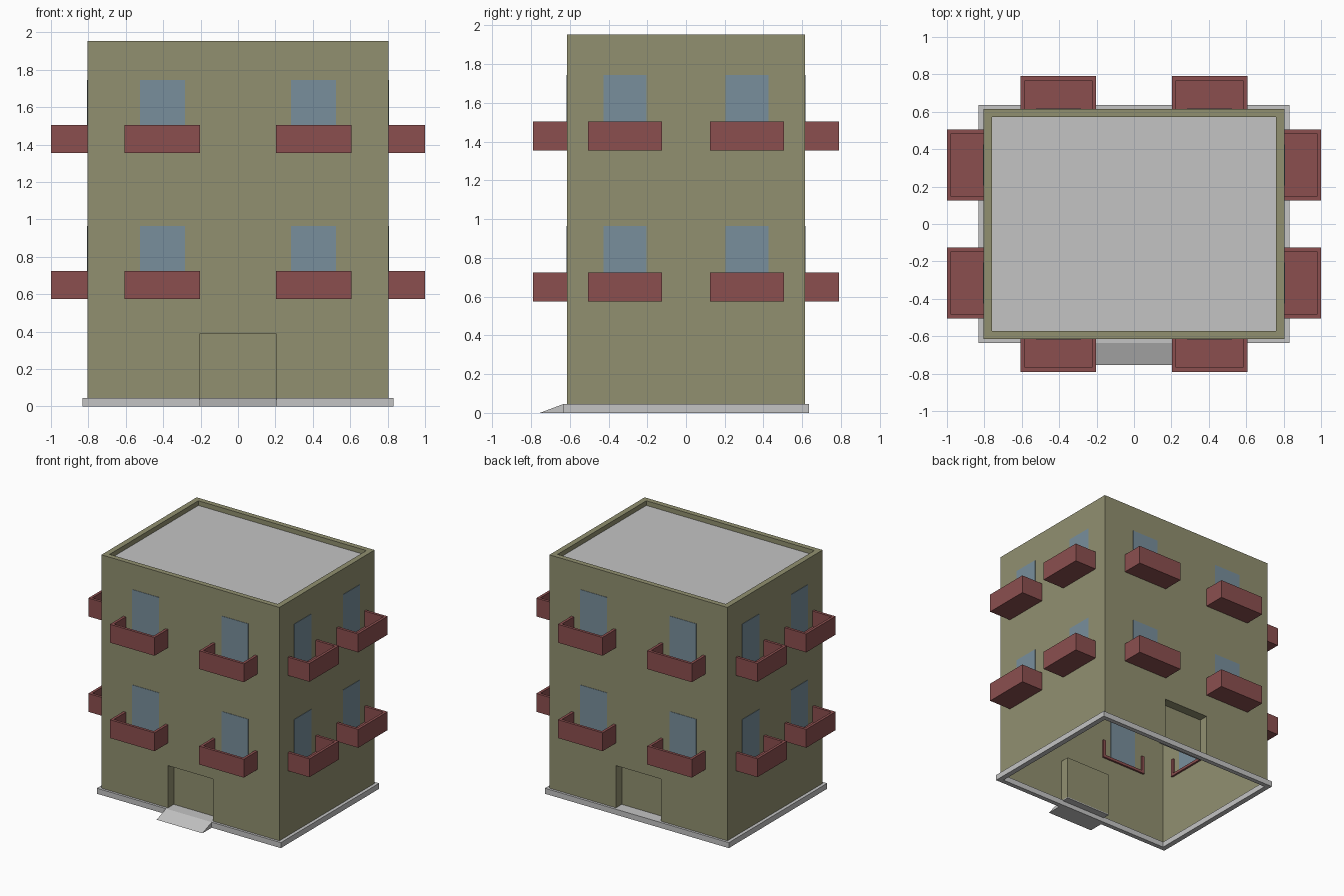
import bpy, bmesh

if "Cube" in bpy.data.objects:
    bpy.data.objects.remove(bpy.data.objects["Cube"])

def material(name, rgb):
    m = bpy.data.materials.new(name)
    m.diffuse_color = (*rgb, 1)
    m.use_nodes = True
    m.node_tree.nodes["Principled BSDF"].inputs["Base Color"].default_value = m.diffuse_color
    return m

WALL = material("olive wall", (0.285, 0.28, 0.163))
RED = material("balcony red", (0.26, 0.078, 0.078))
BLUE = material("window blue", (0.19, 0.275, 0.335))
GREY = material("concrete grey", (0.55, 0.55, 0.55))

W, D, TOP, BASE = 0.805, 0.615, 1.953, 0.045   # half width, half depth, heights
IW, ID, ROOF = 0.76, 0.573, 1.915              # inside of parapet, roof level
DW, DH, DD = 0.203, 0.39, 0.075                # door half width, top, recess depth

def mesh_object(name, polys, mat, fix=True):
    """Object from a list of polygons (point lists), welded together."""
    bm = bmesh.new()
    for p in polys:
        bm.faces.new([bm.verts.new(c) for c in p])
    bmesh.ops.remove_doubles(bm, verts=bm.verts, dist=1e-5)
    if fix:
        bmesh.ops.recalc_face_normals(bm, faces=bm.faces)
    me = bpy.data.meshes.new(name)
    bm.to_mesh(me)
    bm.free()
    me.materials.append(mat)
    ob = bpy.data.objects.new(name, me)
    bpy.context.collection.objects.link(ob)
    return ob

def rect(hx, hy, z):
    return [(-hx, -hy, z), (hx, -hy, z), (hx, hy, z), (-hx, hy, z)]

def bridge(a, b):
    n = len(a)
    return [[a[i], a[(i + 1) % n], b[(i + 1) % n], b[i]] for i in range(n)]

def box_polys(x0, x1, y0, y1, z0, z1):
    a = [(x0, y0, z0), (x1, y0, z0), (x1, y1, z0), (x0, y1, z0)]
    b = [(x, y, z1) for x, y, _ in a]
    return [a[::-1], b] + bridge(a, b)

# Walls: single skin, door recesses front and back, parapet rim
polys = []
for s in (-1, 1):
    y, yi = s * D, s * (D - DD)
    polys.append([(-W, y, BASE), (-DW, y, BASE), (-DW, y, DH), (DW, y, DH),
                  (DW, y, BASE), (W, y, BASE), (W, y, TOP), (-W, y, TOP)][::-s])
    polys.append([(s * W, -D, BASE), (s * W, D, BASE),
                  (s * W, D, TOP), (s * W, -D, TOP)][::s])
    outer = [(-DW, y, BASE), (-DW, y, DH), (DW, y, DH), (DW, y, BASE)]
    inner = [(x, yi, z) for x, _, z in outer]
    polys += [q[::-s] for q in bridge(outer, inner)[:3]]   # jambs and lintel
    polys.append(inner[::s])                               # door panel
polys += bridge(rect(W, D, TOP), rect(IW, ID, TOP))
polys += bridge(rect(IW, ID, TOP), rect(IW, ID, ROOF))
mesh_object("walls", polys, WALL)

# Roof deck
mesh_object("roof", [rect(IW, ID, ROOF)], GREY, fix=False)

# Base ring, open in the middle
lo, li = rect(0.832, 0.635, 0), rect(0.79, 0.598, 0)
ho, hi = rect(0.832, 0.635, BASE), rect(0.79, 0.598, BASE)
mesh_object("base_ring", bridge(lo, ho) + bridge(ho, hi) + bridge(hi, li) + bridge(li, lo), GREY)

# Door thresholds
for s, n in ((-1, "front"), (1, "back")):
    y = sorted((s * 0.598, s * (D - DD)))
    mesh_object(n + "_threshold", box_polys(-DW, DW, *y, BASE - 0.008, BASE), GREY)

# Entrance ramp wedge
prof = [(-0.755, 0), (-0.635, 0), (-0.635, BASE)]
l = [(-0.207, y, z) for y, z in prof]
r = [(0.207, y, z) for y, z in prof]
mesh_object("entrance_ramp", bridge(l, r) + [l, r[::-1]], GREY)

def balcony(name, place, half, out, z):
    """Open tray; local u along the wall, v outwards from the wall."""
    t, h, v0 = 0.022, 0.15, -0.015
    o = [(-half, v0), (-half, out), (half, out), (half, v0)]
    i = [(-half + t, v0), (-half + t, out - t), (half - t, out - t), (half - t, v0)]
    at = lambda pts, zz: [place(u, v, zz) for u, v in pts]
    O0, O1 = at(o, z), at(o, z + h)
    I0, I1 = at(i, z + t), at(i, z + h)
    polys = [O0, I0] + bridge(O0, O1)[:3] + bridge(O1, I1)[:3] + bridge(I1, I0)[:3]
    polys.append([O0[0], O0[3], O1[3], I1[3], I0[3], I0[0], I1[0], O1[0]])
    mesh_object(name, polys, RED)

def window(name, place, half, z0, z1):
    rings = [[place(u, v, z) for u, z in ((-half, z0), (half, z0), (half, z1), (-half, z1))]
             for v in (-0.004, 0.003)]
    mesh_object(name, rings + bridge(*rings), BLUE)

# Two floors, four sides, two bays on each side
for floor, z in (("lower", 0.575), ("upper", 1.355)):
    for s in (-1, 1):
        for b in (-1, 1):
            def on_y(u, v, zz, s=s, b=b):
                return (b * 0.404 + u, s * (D + v), zz)

            def on_x(u, v, zz, s=s, b=b):
                return (s * (W + v), b * 0.315 + u, zz)
            tag = f"{floor}_{'front' if s < 0 else 'back'}_{'left' if b < 0 else 'right'}"
            balcony(tag + "_balcony", on_y, 0.202, 0.175, z)
            window(tag + "_window", on_y, 0.12, z + 0.015, z + 0.39)
            tag = f"{floor}_{'left' if s < 0 else 'right'}_side_{'front' if b < 0 else 'back'}"
            balcony(tag + "_balcony", on_x, 0.19, 0.195, z)
            window(tag + "_window", on_x, 0.11, z + 0.015, z + 0.39)
